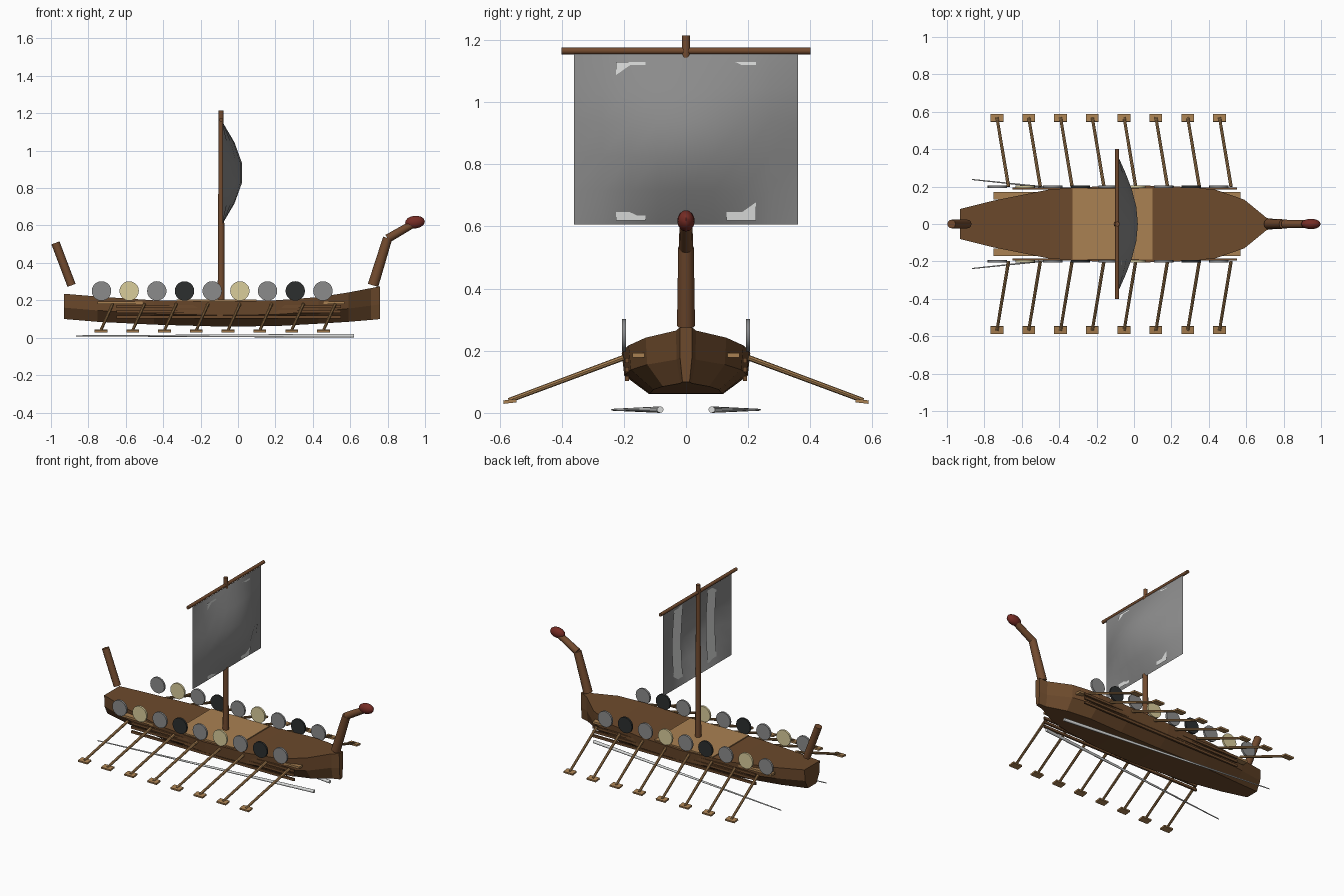
import bpy, bmesh, math
from mathutils import Vector

cube = bpy.data.objects.get("Cube")
if cube:
    bpy.data.objects.remove(cube)


def material(name, r, g, b):
    m = bpy.data.materials.new(name)
    m.use_nodes = True
    m.diffuse_color = (r, g, b, 1)
    m.node_tree.nodes["Principled BSDF"].inputs["Base Color"].default_value = (r, g, b, 1)
    return m


hull_brown = material("hull brown", 0.15, 0.068, 0.025)
spar_brown = material("spar brown", 0.17, 0.07, 0.028)
light_wood = material("light wood", 0.40, 0.22, 0.085)
grey = material("grey", 0.26, 0.26, 0.26)
cream = material("cream", 0.70, 0.61, 0.33)
black = material("black", 0.025, 0.028, 0.028)
pale = material("pale grey", 0.72, 0.73, 0.72)
red = material("dark red", 0.18, 0.025, 0.018)


def make(name, bm, mat, smooth=False):
    bmesh.ops.recalc_face_normals(bm, faces=bm.faces)
    mesh = bpy.data.meshes.new(name)
    bm.to_mesh(mesh)
    bm.free()
    mesh.materials.append(mat)
    obj = bpy.data.objects.new(name, mesh)
    bpy.context.collection.objects.link(obj)
    if smooth:
        bpy.ops.object.select_all(action="DESELECT")
        obj.select_set(True)
        bpy.context.view_layer.objects.active = obj
        bpy.ops.object.shade_smooth_by_angle(angle=math.radians(40))
    return obj


def box(name, center, size, mat, tilt=0):
    bm = bmesh.new()
    bmesh.ops.create_cube(bm, size=1)
    bmesh.ops.scale(bm, vec=size, verts=bm.verts)
    obj = make(name, bm, mat)
    obj.location = center
    obj.rotation_euler.x = tilt
    return obj


def rod(name, start, end, r1, r2, mat, sides=12):
    a, b = Vector(start), Vector(end)
    bm = bmesh.new()
    bmesh.ops.create_cone(bm, cap_ends=True, segments=sides, radius1=r1,
                          radius2=r2, depth=(b - a).length)
    obj = make(name, bm, mat, smooth=True)
    obj.location = (a + b) / 2
    obj.rotation_euler = (b - a).to_track_quat("Z", "Y").to_euler()
    return obj


# Hull: stations of x, half width, gunwale height, keel height
stations = [(-0.93, 0.08, 0.235, 0.10), (-0.75, 0.125, 0.22, 0.085),
            (-0.45, 0.185, 0.2, 0.07), (-0.1, 0.207, 0.193, 0.06),
            (0.2, 0.203, 0.2, 0.062), (0.43, 0.185, 0.217, 0.075),
            (0.59, 0.13, 0.242, 0.085), (0.71, 0.032, 0.265, 0.095),
            (0.76, 0.02, 0.275, 0.10)]
bm = bmesh.new()
rings = []
for x, w, top, low in stations:
    half = [(w, top), (w * 0.96, low + (top - low) * 0.45), (w * 0.57, low)]
    ring = half + [(-y, z) for y, z in reversed(half)]
    rings.append([bm.verts.new((x, y, z)) for y, z in ring])
for a, b in zip(rings, rings[1:]):
    for i in range(len(a)):
        j = (i + 1) % len(a)
        bm.faces.new((a[i], a[j], b[j], b[i]))
bm.faces.new(rings[0])
bm.faces.new(rings[-1])
make("hull", bm, hull_brown)

box("deck_panel", (-0.115, 0, 0.197), (0.43, 0.38, 0.014), light_wood)

# Mast, yard and billowing sail
mx = -0.09
rod("mast", (mx, 0, 0.18), (mx, 0, 1.215), 0.019, 0.013, spar_brown)
rod("yard", (mx, -0.4, 1.165), (mx, 0.4, 1.165), 0.011, 0.011, spar_brown)


def sheet(name, y0, y1, cols, z0, z1, rows, depth, mat):
    bm = bmesh.new()
    grid = []
    for r in range(rows + 1):
        z = z0 + (z1 - z0) * r / rows
        ys = [y0 + (y1 - y0) * c / cols for c in range(cols + 1)]
        grid.append([bm.verts.new((depth(y, r / rows), y, z)) for y in ys])
    for r in range(rows):
        for c in range(cols):
            bm.faces.new((grid[r][c], grid[r][c + 1], grid[r + 1][c + 1], grid[r + 1][c]))
    return make(name, bm, mat, smooth=True)


sheet("sail", -0.36, 0.36, 8, 0.607, 1.155, 5,
      lambda y, v: -0.084 + 0.11 * math.sin(math.pi * v) * math.cos(math.pi * y / 0.72), grey)
for side, label in ((1, "back"), (-1, "front")):
    sheet("sail_stripe_" + label, side * 0.13, side * 0.225, 1, 0.62, 1.13, 5,
          lambda y, v: -0.07 + 0.015 * math.sin(math.pi * v), pale)

# Stern post, neck and head
rod("stern_post", (-0.89, 0, 0.28), (-0.976, 0, 0.507), 0.023, 0.023, spar_brown)
rod("lower_neck", (0.722, 0, 0.28), (0.80, 0, 0.533), 0.029, 0.025, spar_brown)
rod("upper_neck", (0.80, 0, 0.53), (0.93, 0, 0.605), 0.023, 0.021, spar_brown)
bm = bmesh.new()
bmesh.ops.create_uvsphere(bm, u_segments=12, v_segments=8, radius=1)
bmesh.ops.scale(bm, vec=(0.053, 0.028, 0.034), verts=bm.verts)
head = make("head", bm, red, smooth=True)
head.location = (0.946, 0, 0.618)
head.rotation_euler.y = -0.1

# Fittings repeated on both sides
shield_colors = [grey, cream, grey, black]
for s, label in ((1, "back"), (-1, "front")):
    box("rail_" + label, (-0.09, s * 0.152, 0.186), (1.32, 0.04, 0.014), light_wood)
    for z in (0.11, 0.14, 0.168):
        box("strake_" + label, (-0.05, s * 0.19, z), (1.2, 0.012, 0.016), hull_brown)
    for i in range(9):
        x = -0.73 + 0.148 * i
        rod("shield_" + label, (x, s * 0.193, 0.25), (x, s * 0.206, 0.25),
            0.052, 0.052, shield_colors[i % 4], 20)
    for i in range(8):
        x = -0.733 + 0.17 * i
        rod("oar_shaft_" + label, (x, s * 0.57, 0.04), (x + 0.062, s * 0.2, 0.178),
            0.008, 0.009, light_wood, 8)
        box("oar_blade_" + label, (x, s * 0.567, 0.037), (0.068, 0.042, 0.011),
            light_wood, -s * 0.12)
    rod("long_pole_" + label, (0.62, s * 0.083, 0.0105), (-0.867, s * 0.238, 0.01),
        0.0105, 0.003, pale, 10)
